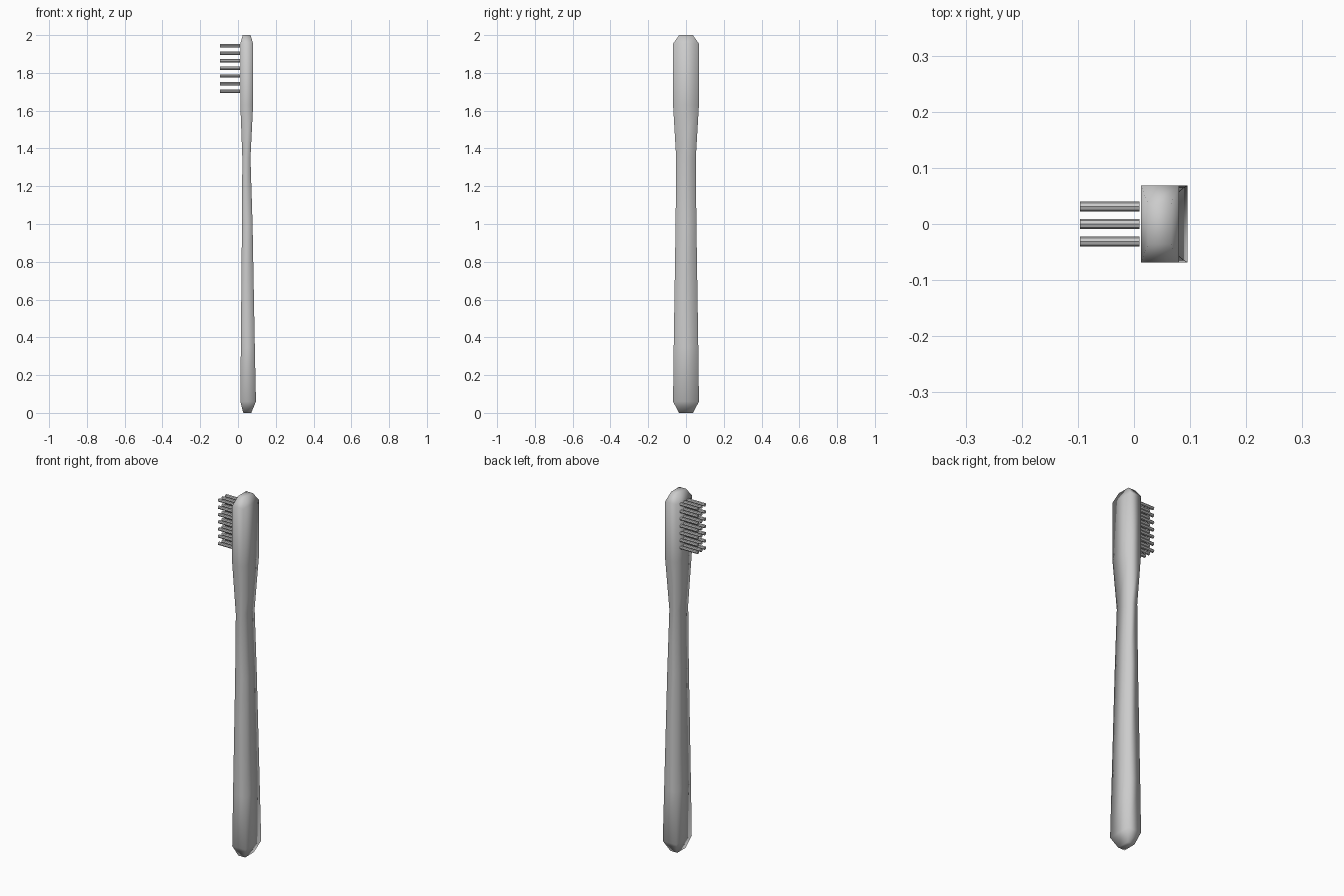
import bpy, bmesh, math
from mathutils import Matrix, Vector

if "Cube" in bpy.data.objects:
    bpy.data.objects.remove(bpy.data.objects["Cube"])


def finish(bm, name, smooth):
    bmesh.ops.recalc_face_normals(bm, faces=bm.faces)
    for f in bm.faces:
        f.smooth = smooth
    mesh = bpy.data.meshes.new(name)
    bm.to_mesh(mesh)
    bm.free()
    ob = bpy.data.objects.new(name, mesh)
    bpy.context.collection.objects.link(ob)
    return ob


# Handle: loft of rectangular sections (z, left x, right x, half width)
sections = [
    (0.00, 0.028, 0.070, 0.037),
    (0.06, 0.0125, 0.095, 0.0685),
    (0.35, 0.015, 0.089, 0.065),
    (1.00, 0.021, 0.077, 0.055),
    (1.35, 0.023, 0.066, 0.052),
    (1.63, 0.0125, 0.080, 0.0685),
    (1.955, 0.0125, 0.080, 0.0685),
    (2.00, 0.025, 0.066, 0.036),
]
bm = bmesh.new()
rings = []
for z, xl, xr, w in sections:
    rings.append([bm.verts.new(p) for p in
                  ((xl, -w, z), (xr, -w, z), (xr, w, z), (xl, w, z))])
for a, b in zip(rings, rings[1:]):
    for i in range(4):
        j = (i + 1) % 4
        bm.faces.new((a[i], a[j], b[j], b[i]))
bm.faces.new(rings[0])
bm.faces.new(rings[-1])
finish(bm, "handle", True)

# Bristles: grid of short rods pointing along -x
x0, x1 = -0.096, 0.010
bm = bmesh.new()
for row in range(7):
    for col in (-1, 0, 1):
        place = Matrix.Translation(Vector(((x0 + x1) / 2, col * 0.031, 1.703 + row * 0.0402)))
        bmesh.ops.create_cone(bm, cap_ends=True, segments=8, radius1=0.009, radius2=0.009,
                              depth=x1 - x0,
                              matrix=place @ Matrix.Rotation(math.pi / 2, 4, 'Y'))
finish(bm, "bristles", False)
